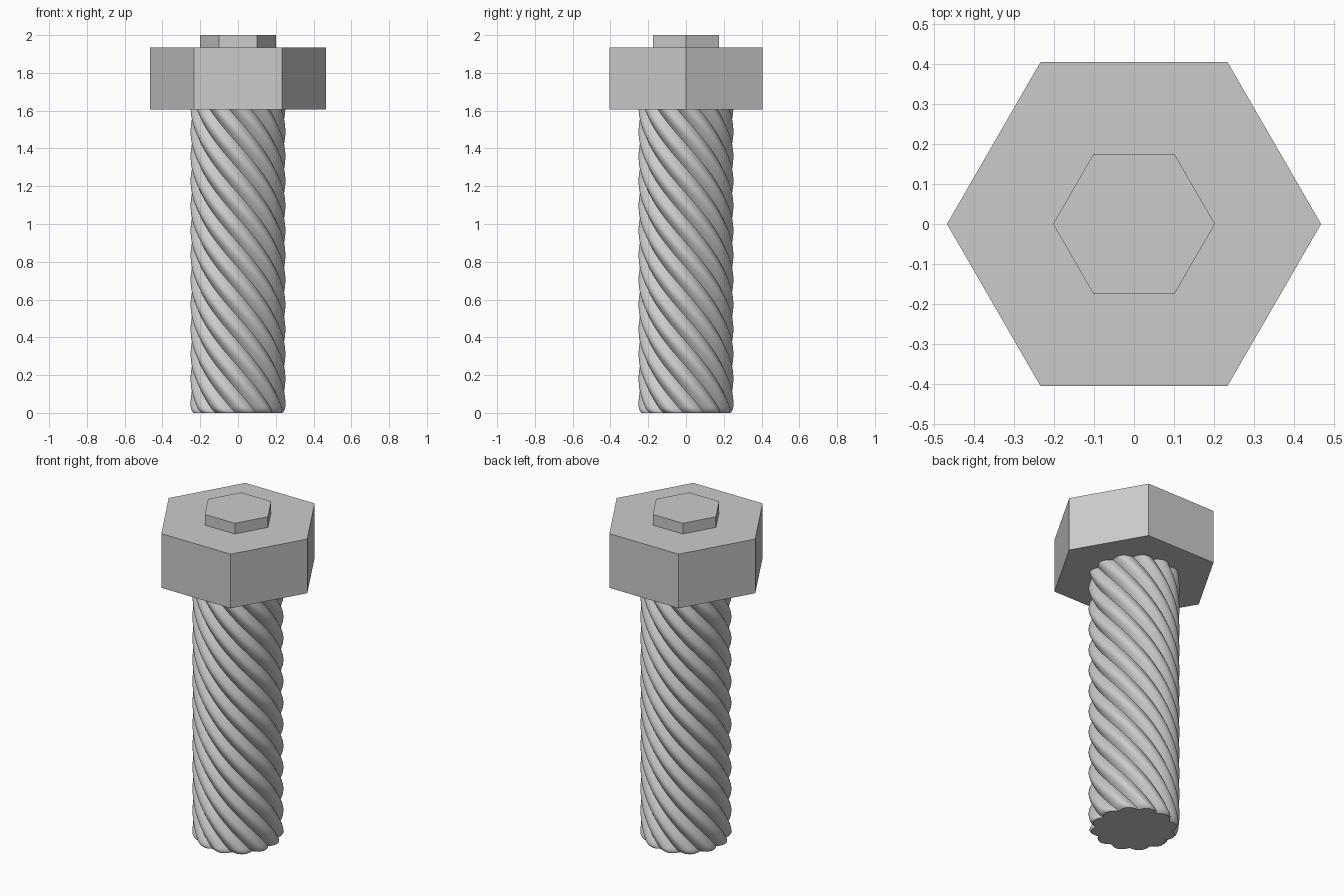
import bpy
from math import pi, sin, cos, radians

if "Cube" in bpy.data.objects:
    bpy.data.objects.remove(bpy.data.objects["Cube"])

STARTS = 12            # number of thread ridges
LEAD = 1.57            # height of one full turn
SHANK_TOP = 1.605


def make_object(name, verts, faces):
    mesh = bpy.data.meshes.new(name)
    mesh.from_pydata(verts, [], faces)
    mesh.update()
    obj = bpy.data.objects.new(name, mesh)
    bpy.context.collection.objects.link(obj)
    return obj


def hex_prism(name, radius, z0, z1):
    bpy.ops.mesh.primitive_cylinder_add(
        vertices=6, radius=radius, depth=z1 - z0,
        location=(0, 0, (z0 + z1) / 2), rotation=(0, 0, radians(30)))
    bpy.context.object.name = name


def lofted_shank(name, levels, per_ridge=10):
    """Stack scalloped rings, each turned a little to follow the helix."""
    n = STARTS * per_ridge
    verts, faces = [], []
    for z, scale in levels:
        turn = -2 * pi * (z - 0.05) / LEAD
        for i in range(n):
            a = 2 * pi * i / n
            r = scale * (0.223 + 0.028 * abs(cos(a * STARTS / 2)))
            verts.append((r * cos(a + turn), r * sin(a + turn), z))
    for k in range(len(levels) - 1):
        for i in range(n):
            j = (i + 1) % n
            faces.append((k * n + i, k * n + j, (k + 1) * n + j, (k + 1) * n + i))
    faces.append(tuple(reversed(range(n))))
    last = (len(levels) - 1) * n
    faces.append(tuple(range(last, last + n)))
    return make_object(name, verts, faces)


# Hexagonal head and the small raised hexagon on top
hex_prism("head", 0.467, SHANK_TOP, 1.935)
hex_prism("head_boss", 0.202, 1.935, 2.0)

# Twisted multi-start shank with a slightly chamfered tip
steps = 120
levels = [(0.0, 0.95), (0.008, 0.98)]
levels += [(0.02 + (SHANK_TOP - 0.02) * i / steps, 1.0) for i in range(steps + 1)]
shank = lofted_shank("threaded_shank", levels)

bpy.ops.object.select_all(action='DESELECT')
shank.select_set(True)
bpy.context.view_layer.objects.active = shank
bpy.ops.object.shade_smooth_by_angle(angle=radians(30))
